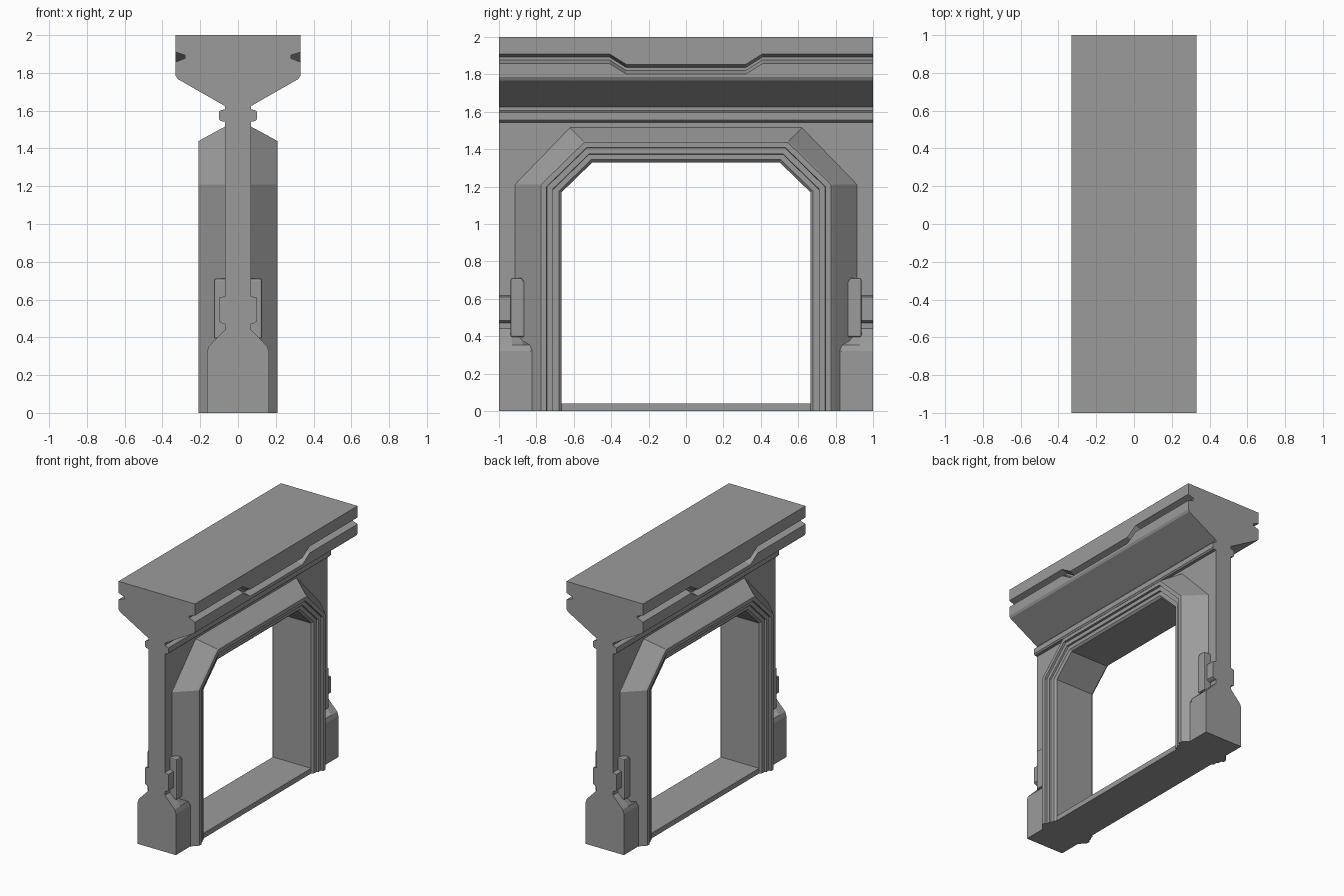
import bpy, bmesh

cube = bpy.data.objects.get("Cube")
if cube:
    bpy.data.objects.remove(cube, do_unlink=True)

grey = bpy.data.materials.new("concrete_grey")
grey.use_nodes = True
COLOUR = (0.33, 0.33, 0.33, 1)
grey.diffuse_color = COLOUR
bsdf = next(n for n in grey.node_tree.nodes if n.type == 'BSDF_PRINCIPLED')
bsdf.inputs["Base Color"].default_value = COLOUR


def loft(name, rings, bevel=0):
    """Skin equal-sized closed rings and cap both ends."""
    bm = bmesh.new()
    loops = [[bm.verts.new(p) for p in ring] for ring in rings]
    for a, b in zip(loops, loops[1:]):
        for i in range(len(a)):
            j = (i + 1) % len(a)
            bm.faces.new((a[i], a[j], b[j], b[i]))
    bm.faces.new(loops[0])
    bm.faces.new(loops[-1])
    bmesh.ops.remove_doubles(bm, verts=bm.verts, dist=0.0005)
    bmesh.ops.recalc_face_normals(bm, faces=bm.faces)
    if bevel:
        bmesh.ops.bevel(bm, geom=bm.edges[:], offset=bevel, segments=2,
                        profile=0.5, affect='EDGES')
    mesh = bpy.data.meshes.new(name)
    bm.to_mesh(mesh)
    bm.free()
    mesh.materials.append(grey)
    obj = bpy.data.objects.new(name, mesh)
    bpy.context.collection.objects.link(obj)
    return obj


def mirror_x(half):
    """Close a half profile of (x, z) points across the centre plane."""
    return half + [(-x, z) for x, z in reversed(half)]


def along_y(name, half, y0, y1):
    profile = mirror_x(half)
    return loft(name, [[(x, y, z) for x, z in profile] for y in (y0, y1)])


def across_x(name, outline, w, bevel=0):
    return loft(name, [[(x, y, z) for y, z in outline] for x in (-w, w)], bevel)


# Top beam, with a side groove that dips in the middle
def beam_ring(y, dip):
    half = [(0.33, 2), (0.33, 1.91 - dip), (0.28, 1.893 - dip),
            (0.28, 1.877 - dip), (0.33, 1.858 - dip), (0.33, 1.785),
            (0.32, 1.768), (0.07, 1.625), (0.07, 1.6)]
    return [(x, y, z) for x, z in mirror_x(half)]


stations = [(-1, 0), (-0.41, 0), (-0.32, 0.056), (0.32, 0.056), (0.41, 0), (1, 0)]
loft("top_beam", [beam_ring(y, d) for y, d in stations])

# Rail below the beam
along_y("rail", [(0.06, 1.608), (0.09, 1.603), (0.1, 1.595), (0.1, 1.555),
                 (0.09, 1.545), (0.06, 1.54)], -1, 1)

# Opening path: inner edge, ridge and outer edge at each corner
path = [((0.665, 0), (0.78, 0), (0.915, 0)),
        ((0.665, 1.17), (0.78, 1.21), (0.915, 1.21)),
        ((0.50, 1.33), (0.545, 1.44), (0.62, 1.515))]
path += [tuple((-y, z) for y, z in st) for st in reversed(path)]

# Wall panel around the opening
ridge = [st[1] for st in path]
across_x("wall_panel", [(1, 0), (1, 1.62), (-1, 1.62), (-1, 0)] + ridge[::-1], 0.07)

# Stepped door frame: s runs 0 at inner edge, 1 at ridge, 2 at outer edge
section = mirror_x([(0.07, 2), (0.2, 1.06), (0.21, 0.97), (0.21, 0.71),
                    (0.193, 0.69), (0.193, 0.41), (0.18, 0.39),
                    (0.18, 0.13), (0.165, 0), (0, 0)])


def frame_ring(station):
    ring = []
    for x, s in section:
        a, b = station[:2] if s <= 1 else station[1:]
        t = s if s <= 1 else s - 1
        ring.append((x, a[0] + (b[0] - a[0]) * t, a[1] + (b[1] - a[1]) * t))
    return ring


loft("door_frame", [frame_ring(st) for st in path])

# Floor sill
along_y("sill", [(0.165, 0), (0.165, 0.04)], -0.68, 0.68)

# Flared foot, socket and clip at each end
flare = mirror_x([(0.165, 0), (0.165, 0.32), (0.155, 0.352), (0.07, 0.44)])
for side, label in ((1, "back"), (-1, "front")):
    loft(label + "_foot", [[(x, side * y, min(z, cap)) for x, z in flare]
                           for y, cap in ((0.82, 0.325), (0.835, 0.36),
                                          (0.875, 0.4), (0.93, 0.44), (1, 0.44))])
    along_y(label + "_socket", [(0.06, 0.62), (0.1, 0.61), (0.1, 0.485), (0.085, 0.475),
                                (0.07, 0.47), (0.07, 0.43)], side * 0.92, side)
    clip = [(0.937, 0.395), (0.937, 0.71), (0.88, 0.712), (0.865, 0.69), (0.865, 0.395)]
    across_x(label + "_clip", [(side * y, z) for y, z in clip], 0.127, 0.008)
